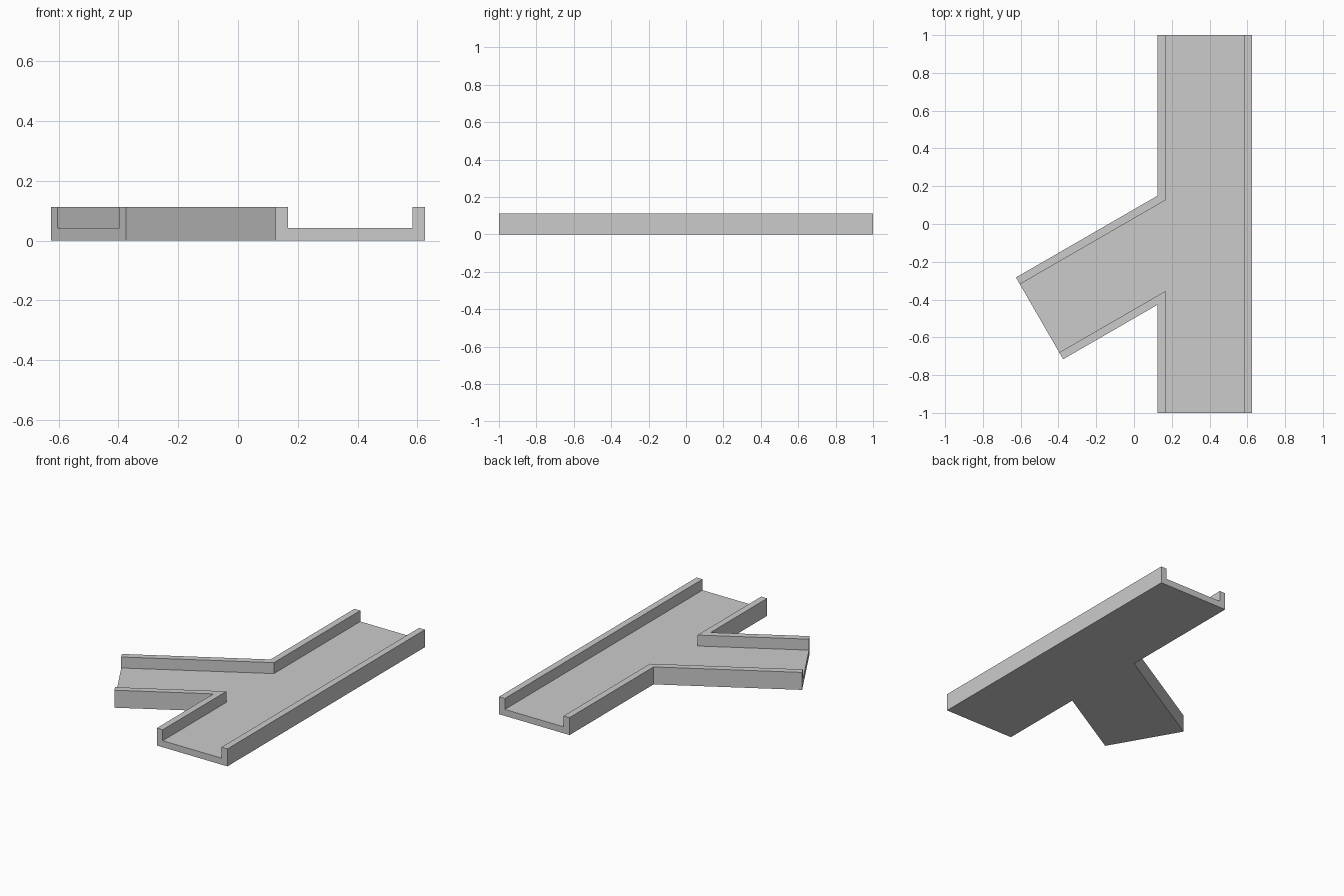
import bpy
import bmesh
from math import radians, cos, sin, tan
from mathutils import Vector

cube = bpy.data.objects.get("Cube")
if cube:
    bpy.data.objects.remove(cube, do_unlink=True)

# Main dimensions
T = 0.0417            # wall and floor thickness
H = 0.112             # wall height
X0, X1 = 0.125, 0.625  # main channel sides
W = X1 - X0           # channel width
A = radians(30)       # branch angle

grey = bpy.data.materials.new("light_grey")
grey.use_nodes = True
colour = (0.6, 0.6, 0.6, 1)
grey.diffuse_color = colour
grey.node_tree.nodes["Principled BSDF"].inputs["Base Color"].default_value = colour

# Branch directions: across its mouth, and up the slope
across = Vector((sin(A), -cos(A)))
tip = Vector((-X1, -0.283))


def on_branch(offset, x):
    """Point at the given x on the branch line offset across the mouth."""
    start = tip + across * offset
    return Vector((x, start.y + (x - start.x) * tan(A)))


# Walls in plan, anticlockwise: outer path and inner path
walls = [
    ([(X1, -1), (X1, 1)],
     [(X1 - T, -1), (X1 - T, 1)]),
    ([(X0, 1), on_branch(0, X0), tip],
     [(X0 + T, 1), on_branch(T, X0 + T), tip + across * T]),
    ([tip + across * W, on_branch(W, X0), (X0, -1)],
     [tip + across * (W - T), on_branch(W - T, X0 + T), (X0 + T, -1)]),
]

bm = bmesh.new()


def raise_path(path, z):
    return [bm.verts.new((p[0], p[1], z)) for p in path]


def strip(a, b):
    for i in range(len(a) - 1):
        bm.faces.new((a[i], a[i + 1], b[i + 1], b[i]))


rails = []
for outer, inner in walls:
    base, top = raise_path(outer, 0), raise_path(outer, H)
    lip, foot = raise_path(inner, H), raise_path(inner, T)
    strip(base, top)   # outside of the wall
    strip(top, lip)    # top of the wall
    strip(lip, foot)   # inside of the wall
    rails.append((base, top, lip, foot))

# Underside and channel floor
bm.faces.new([v for r in rails for v in r[0]])
bm.faces.new([v for r in rails for v in r[3]])

# U-shaped open ends between neighbouring walls
for i, rail in enumerate(rails):
    following = rails[(i + 1) % len(rails)]
    bm.faces.new([p[-1] for p in rail] + [p[0] for p in reversed(following)])

bmesh.ops.recalc_face_normals(bm, faces=bm.faces)
mesh = bpy.data.meshes.new("branching_channel")
bm.to_mesh(mesh)
bm.free()
mesh.materials.append(grey)
channel = bpy.data.objects.new("branching_channel", mesh)
bpy.context.collection.objects.link(channel)
